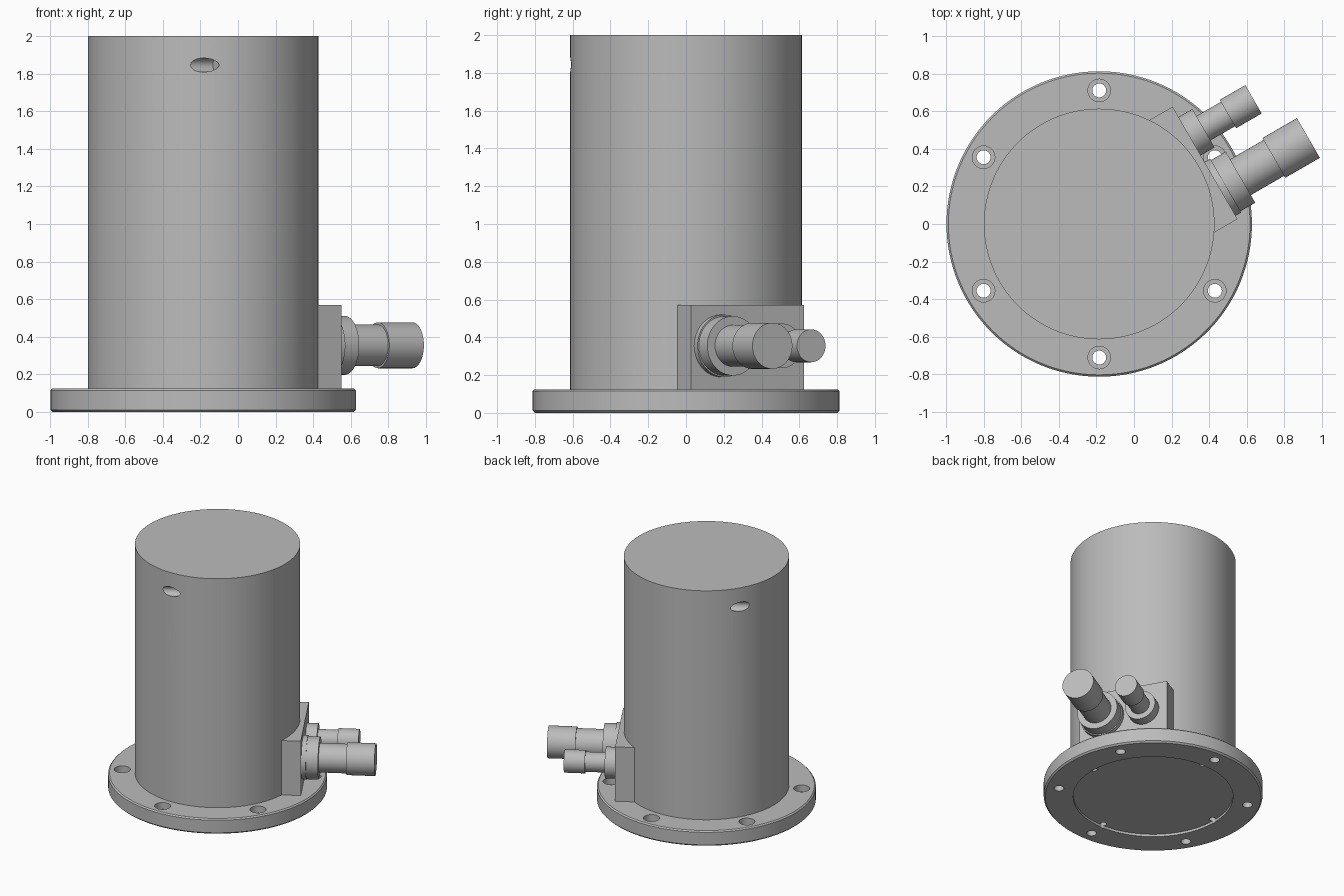
import bpy, math
from mathutils import Matrix, Vector

if "Cube" in bpy.data.objects:
    bpy.data.objects.remove(bpy.data.objects["Cube"])

AXIS = Vector((-0.185, 0, 0))          # centre of the round housing
PORT_ANGLE = math.radians(30)          # direction the connectors face
TURN = Matrix.Rotation(PORT_ANGLE, 4, 'Z')

grey = bpy.data.materials.new("metal_grey")
grey.use_nodes = True
grey.diffuse_color = (0.5, 0.5, 0.5, 1)
grey.node_tree.nodes["Principled BSDF"].inputs["Base Color"].default_value = grey.diffuse_color


def add_mesh(name, verts, faces, matrix):
    mesh = bpy.data.meshes.new(name)
    mesh.from_pydata(verts, [], faces)
    mesh.materials.append(grey)
    obj = bpy.data.objects.new(name, mesh)
    bpy.context.collection.objects.link(obj)
    mesh.transform(matrix)
    return obj


def lathe(name, profile, matrix, sides=64):
    """Closed solid of revolution about z; profile runs bottom to top as (radius, height)."""
    verts, faces = [], []
    for r, h in profile:
        for i in range(sides):
            a = 2 * math.pi * i / sides
            verts.append((r * math.cos(a), r * math.sin(a), h))
    for k in range(len(profile) - 1):
        for i in range(sides):
            j = (i + 1) % sides
            lo, hi = k * sides, (k + 1) * sides
            faces.append((lo + i, lo + j, hi + j, hi + i))
    faces.append(tuple(reversed(range(sides))))
    last = (len(profile) - 1) * sides
    faces.append(tuple(range(last, last + sides)))
    return add_mesh(name, verts, faces, matrix)


def select_only(obj):
    bpy.ops.object.select_all(action='DESELECT')
    obj.select_set(True)
    bpy.context.view_layer.objects.active = obj


def drill(obj, cutters):
    select_only(obj)
    for cutter in cutters:
        mod = obj.modifiers.new("hole", 'BOOLEAN')
        mod.operation = 'DIFFERENCE'
        mod.solver = 'EXACT'
        mod.object = cutter
        bpy.ops.object.modifier_apply(modifier=mod.name)
    for cutter in cutters:
        bpy.data.objects.remove(cutter)


def around(radius, degrees, z=0):
    a = math.radians(degrees)
    return AXIS + Vector((radius * math.cos(a), radius * math.sin(a), z))


# Mounting flange with chamfered rim and a shallow recess underneath
flange = lathe("mounting_flange",
               [(0.593, 0.02), (0.593, 0), (0.8, 0), (0.812, 0.012),
                (0.812, 0.115), (0.802, 0.125), (0.6, 0.125)],
               Matrix.Translation(AXIS), 128)
cutters = []
for k in range(6):                     # counterbored bolt holes
    cutters.append(lathe("bolt_cutter",
                         [(0.037, -0.1), (0.037, 0.07), (0.06, 0.07), (0.06, 0.3)],
                         Matrix.Translation(around(0.71, 30 + 60 * k)), 32))
for k in range(4):                     # blind screw holes in the recess
    cutters.append(lathe("screw_cutter", [(0.024, -0.1), (0.024, 0.07)],
                         Matrix.Translation(around(0.575, 90 * k)), 24))
drill(flange, cutters)

# Tall round housing with two slanted holes near the top
housing = lathe("housing", [(0.613, 0.11), (0.613, 2.0)], Matrix.Translation(AXIS), 128)
along_port = TURN @ Matrix.Rotation(math.pi / 2, 4, 'Y')
drill(housing, [lathe("side_hole_cutter", [(0.037, -0.3), (0.037, 0.08)],
                      Matrix.Translation(around(0.613, deg, 1.845)) @ along_port, 32)
                for deg in (-90, 150)])

# Connector block standing on the flange
block_verts = [(x, y, z) for x in (0.4, 0.65) for y in (-0.345, 0.345) for z in (0.11, 0.57)]
block = add_mesh("connector_block", block_verts,
                 [(0, 1, 3, 2), (4, 6, 7, 5), (0, 4, 5, 1),
                  (2, 3, 7, 6), (0, 2, 6, 4), (1, 5, 7, 3)],
                 Matrix.Translation(AXIS) @ TURN)


# Stepped connectors on the block face
def connector(name, offset, z, profile):
    place = Matrix.Translation(AXIS) @ TURN @ Matrix.Translation((0, offset, z))
    return lathe(name, profile, place @ Matrix.Rotation(math.pi / 2, 4, 'Y'))


large = connector("large_connector", -0.16, 0.355,
                  [(0.165, 0.62), (0.165, 0.685), (0.157, 0.685), (0.157, 0.775),
                   (0.11, 0.775), (0.11, 0.98), (0.122, 0.98), (0.122, 1.192)])
small = connector("small_connector", 0.164, 0.355,
                  [(0.118, 0.62), (0.118, 0.735), (0.075, 0.735),
                   (0.075, 0.885), (0.087, 0.885), (0.087, 1.042)])

for part in (flange, housing, block, large, small):
    select_only(part)
    bpy.ops.object.shade_smooth_by_angle(angle=math.radians(30))
